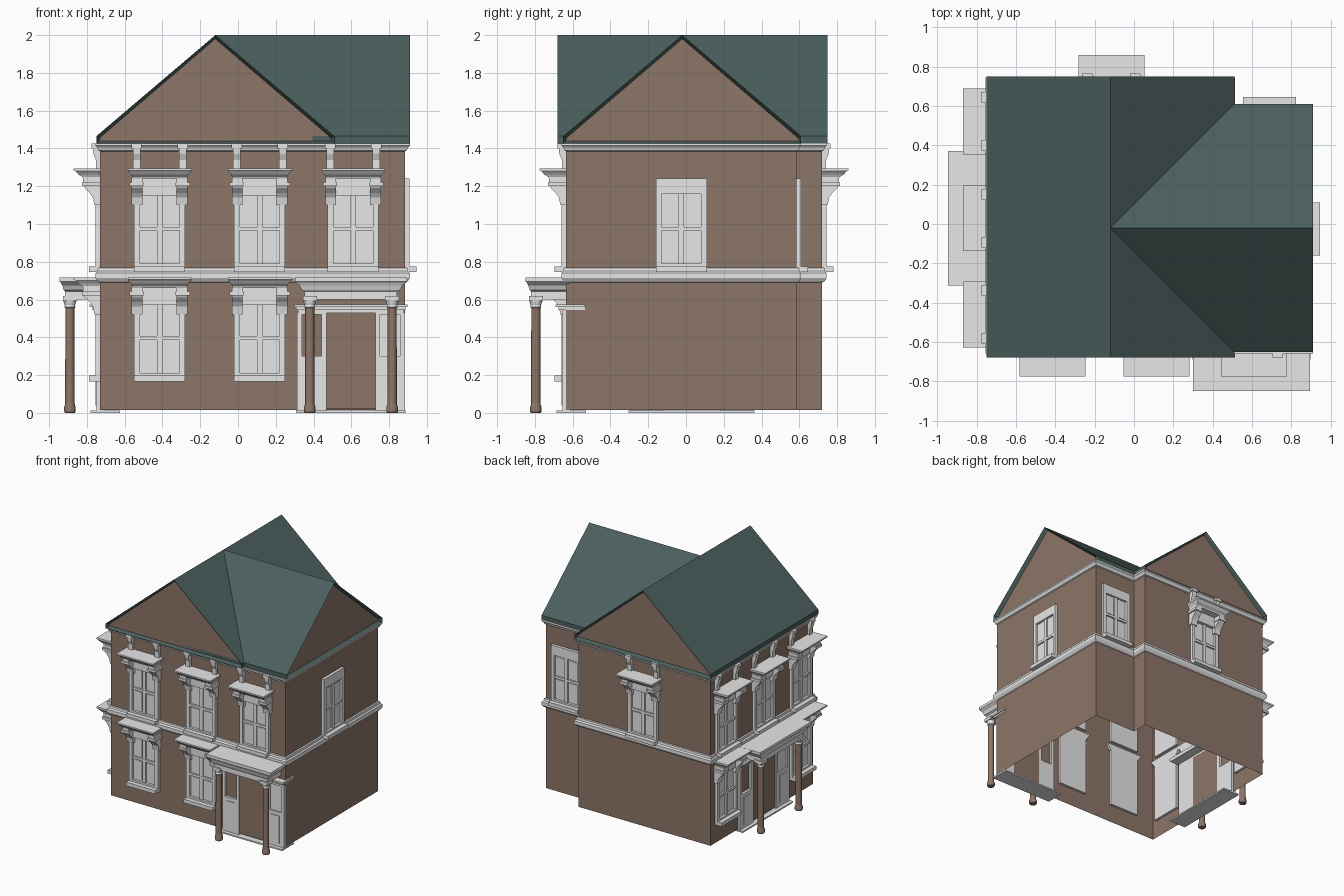
import bpy, bmesh
from math import cos, sin, pi
from mathutils import Matrix, Vector

cube = bpy.data.objects.get("Cube")
if cube:
    bpy.data.objects.remove(cube)


def material(name, rgb):
    m = bpy.data.materials.new(name)
    m.use_nodes = True
    m.diffuse_color = (*rgb, 1)
    m.node_tree.nodes["Principled BSDF"].inputs["Base Color"].default_value = (*rgb, 1)
    return m


BRICK = material("brown brick", (0.27, 0.18, 0.14))
TRIM = material("pale trim", (0.8, 0.8, 0.8))
ROOF = material("teal roof", (0.07, 0.115, 0.11))

# Wall origins: a point on each wall plane and the turn that faces it outward
WALLS = {
    "front": (lambda c: (c, -0.635), 0),
    "right": (lambda c: (0.885, c), pi / 2),
    "back": (lambda c: (c, 0.72), pi),
    "wing_back": (lambda c: (c, 0.585), pi),
    "left": (lambda c: (-0.73, c), -pi / 2),
}


def spot(wall, c, dz=0):
    point, turn = WALLS[wall]
    return Matrix.Translation((*point(c), dz)) @ Matrix.Rotation(turn, 4, "Z")


def loft(bm, loops, caps=(True, True)):
    """Skin matching loops of points, closing the chosen ends."""
    rings = [[bm.verts.new(p) for p in loop] for loop in loops]
    n = len(rings[0])
    for a, b in zip(rings, rings[1:]):
        for i in range(n):
            j = (i + 1) % n
            bm.faces.new((a[i], a[j], b[j], b[i]))
    return [bm.faces.new(r) for r, keep in zip((rings[0], rings[-1]), caps) if keep]


def box(bm, u0, u1, o0, o1, z0, z1):
    """Box in wall space: u along the wall, o outward, z up."""
    loft(bm, [[(u0, -o0, z), (u1, -o0, z), (u1, -o1, z), (u0, -o1, z)] for z in (z0, z1)])


def stepped(bm, rings):
    """Moulded block against a wall from (half width, depth, height) rings."""
    loft(bm, [[(-w, 0.02, z), (w, 0.02, z), (w, -o, z), (-w, -o, z)] for w, o, z in rings])


def scroll(bm, u0, u1, profile):
    """Bracket: an (outward, z) profile extruded along the wall."""
    loft(bm, [[(u, -o, z) for o, z in profile] for u in (u0, u1)])


def finish(name, bm, mats, matrix=None, smooth=False):
    bmesh.ops.recalc_face_normals(bm, faces=bm.faces)
    mesh = bpy.data.meshes.new(name)
    bm.to_mesh(mesh)
    bm.free()
    for m in mats:
        mesh.materials.append(m)
    obj = bpy.data.objects.new(name, mesh)
    bpy.context.collection.objects.link(obj)
    if matrix:
        obj.matrix_world = matrix
    if smooth:
        bpy.ops.object.select_all(action="DESELECT")
        obj.select_set(True)
        bpy.context.view_layer.objects.active = obj
        bpy.ops.object.shade_smooth_by_angle()
    return obj


# Main block and side wing share one stepped footprint; signs give the outward corner
FOOTPRINT = [(-0.73, -0.635, -1, -1), (0.885, -0.635, 1, -1), (0.885, 0.585, 1, 1),
             (0.49, 0.585, 1, 1), (0.49, 0.72, 1, 1), (-0.73, 0.72, -1, 1)]


def outline(off, z):
    return [(x + sx * off, y + sy * off, z) for x, y, sx, sy in FOOTPRINT]


def band(name, mat, profile, caps=(True, True)):
    bm = bmesh.new()
    loft(bm, [outline(o, z) for o, z in profile], caps)
    finish(name, bm, [mat])


band("walls", BRICK, [(0, 0.015), (0, 1.42)], (False, True))
band("belt_course", TRIM, [(0, 0.69), (0.012, 0.695), (0.025, 0.715), (0.025, 0.74),
                           (0.015, 0.75), (0.012, 0.768), (0, 0.77)], (False, False))
band("cornice", TRIM, [(0, 1.385), (0.01, 1.39), (0.015, 1.405), (0.025, 1.415), (0.025, 1.427)])


# Gabled roofs with recessed brick gables
def gable_roof(name, half, start, end, turn, centre, both):
    section = [(-half, 1.425), (half, 1.425), (half, 1.465), (0, 2.0), (-half, 1.465)]
    bm = bmesh.new()
    ends = loft(bm, [[(u, y, z) for u, z in section] for y in (start, end)])
    bmesh.ops.recalc_face_normals(bm, faces=bm.faces)
    for gable in ends if both else ends[:1]:
        bmesh.ops.inset_region(bm, faces=[gable], thickness=0.02, depth=0)
        gable.material_index = 1
        inward = -gable.normal * 0.03
        for v in gable.verts:
            v.co += inward
    finish(name, bm, [ROOF, BRICK], Matrix.Translation((*centre, 0)) @ Matrix.Rotation(turn, 4, "Z"))


gable_roof("main_roof", 0.63, -0.68, 0.75, 0, (-0.12, 0), True)
gable_roof("wing_roof", 0.63, -0.91, 0.12, pi / 2, (0, -0.02), False)


# Sash window, with an optional bracketed hood and eave brackets
def window(wall, c, hood=True, dz=0):
    place = spot(wall, c, dz)
    bm = bmesh.new()
    box(bm, -0.12, 0.12, -0.02, 0.004, 0.78, 1.2)
    for s in (-1, 1):
        box(bm, *sorted((s * 0.105, s * 0.135)), -0.02, 0.024, 0.77, 1.24)
        for z0, z1 in ((0.795, 0.965), (0.985, 1.15)):
            u0, u1 = sorted((s * 0.023, s * 0.095))
            box(bm, u0, u1, 0, 0.007, z0 + 0.01, z1 - 0.01)
    box(bm, -0.105, 0.105, -0.02, 0.024, 1.16, 1.24)
    box(bm, -0.105, 0.105, -0.02, 0.024, 0.77, 0.79)
    box(bm, -0.015, 0.015, -0.02, 0.016, 0.79, 1.16)
    box(bm, -0.105, 0.105, -0.02, 0.018, 0.965, 0.985)
    box(bm, -0.135, 0.135, -0.02, 0.06, 0.745, 0.775)
    finish("window_frame", bm, [TRIM], place)
    if not hood:
        return
    bm = bmesh.new()
    stepped(bm, [(0.145, 0.09, 1.24), (0.145, 0.095, 1.25), (0.152, 0.115, 1.262),
                 (0.168, 0.13, 1.28), (0.168, 0.14, 1.283), (0.168, 0.14, 1.295)])
    box(bm, -0.1, 0.1, 0, 0.032, 1.15, 1.24)
    for s in (-1, 1):
        u0, u1 = sorted((s * 0.09, s * 0.148))
        scroll(bm, u0, u1, [(0, 1.1), (0.03, 1.1), (0.038, 1.14), (0.055, 1.165),
                            (0.08, 1.19), (0.09, 1.21), (0.09, 1.245), (0, 1.245)])
        box(bm, *sorted((s * 0.085, s * 0.16)), 0, 0.095, 1.2, 1.22)
    finish("window_hood", bm, [TRIM], place)
    if dz:
        return
    bm = bmesh.new()
    for u in (-0.122, 0.122):
        scroll(bm, u - 0.02, u + 0.02, [(0, 1.29), (0.022, 1.29), (0.022, 1.34), (0.035, 1.37),
                                        (0.042, 1.425), (0, 1.425)])
        box(bm, u - 0.027, u + 0.027, 0, 0.045, 1.4, 1.425)
    finish("eave_brackets", bm, [TRIM], place)


LOWER = -0.578
for c in (-0.415, 0.115, 0.61):
    window("front", c)
for c in (0.522, 0.03, -0.46):
    window("left", c)
window("back", -0.115)
for wall, c in (("front", -0.415), ("front", 0.115), ("left", 0.522), ("left", -0.46)):
    window(wall, c, dz=LOWER)
window("right", -0.025, hood=False)
window("wing_back", 0.69, hood=False)


# Porch canopy, columns and door surround
def porch(wall, c, s):
    place = spot(wall, c)
    bm = bmesh.new()
    stepped(bm, [(w * s, o, z) for w, o, z in (
        (0.245, 0.185, 0.6), (0.245, 0.185, 0.642), (0.26, 0.192, 0.65), (0.272, 0.2, 0.675),
        (0.292, 0.208, 0.69), (0.2975, 0.215, 0.695), (0.2975, 0.215, 0.718))])
    finish("porch_canopy", bm, [TRIM], place)

    bm = bmesh.new()
    box(bm, -0.3 * s, 0.3 * s, -0.1, 0.055, 0.56, 0.575)
    box(bm, -0.29 * s, 0.29 * s, -0.1, 0.04, 0.545, 0.56)
    box(bm, -0.29 * s, 0.29 * s, -0.105, 0.05, 0, 0.012)
    box(bm, -0.28 * s, 0.28 * s, -0.02, 0.02, 0.53, 0.55)
    for side in (-1, 1):
        for a, b, o, z0, z1 in ((0.13, 0.155, 0.02, 0.01, 0.53), (0.26, 0.285, 0.02, 0.01, 0.53),
                                (0.155, 0.26, 0.02, 0.01, 0.3), (0.155, 0.26, 0.02, 0.52, 0.53),
                                (0.17, 0.245, 0.025, 0.04, 0.27)):
            box(bm, *sorted((side * a * s, side * b * s)), -0.02, o, z0, z1)
    box(bm, 0.155 * s, 0.26 * s, -0.02, 0.008, 0.3, 0.52)
    finish("door_surround", bm, [TRIM], place)

    bm = bmesh.new()
    box(bm, -0.13 * s, 0.13 * s, -0.02, 0.012, 0.02, 0.53)
    finish("door", bm, [BRICK], place)

    def turned(name, mat, profile, at):
        bm = bmesh.new()
        loft(bm, [[(r * cos(i * pi / 8), r * sin(i * pi / 8), z) for i in range(16)]
                  for r, z in profile])
        finish(name, bm, [mat], at, smooth=True)

    for u in (-0.218 * s, 0.218 * s):
        at = place @ Matrix.Translation((u, -0.16, 0))
        turned("column", BRICK, [(0.026, 0), (0.031, 0.008), (0.031, 0.03), (0.026, 0.042),
                                 (0.025, 0.06), (0.024, 0.57)], at)
        turned("capital", TRIM, [(0.025, 0.555), (0.029, 0.56), (0.027, 0.57),
                                 (0.034, 0.59), (0.034, 0.61)], at)
        bm = bmesh.new()
        box(bm, -0.037, 0.037, -0.037, 0.037, 0.592, 0.618)
        finish("capital_block", bm, [TRIM], at)


porch("front", 0.598, 1.0)
porch("left", 0.03, 1.15)
